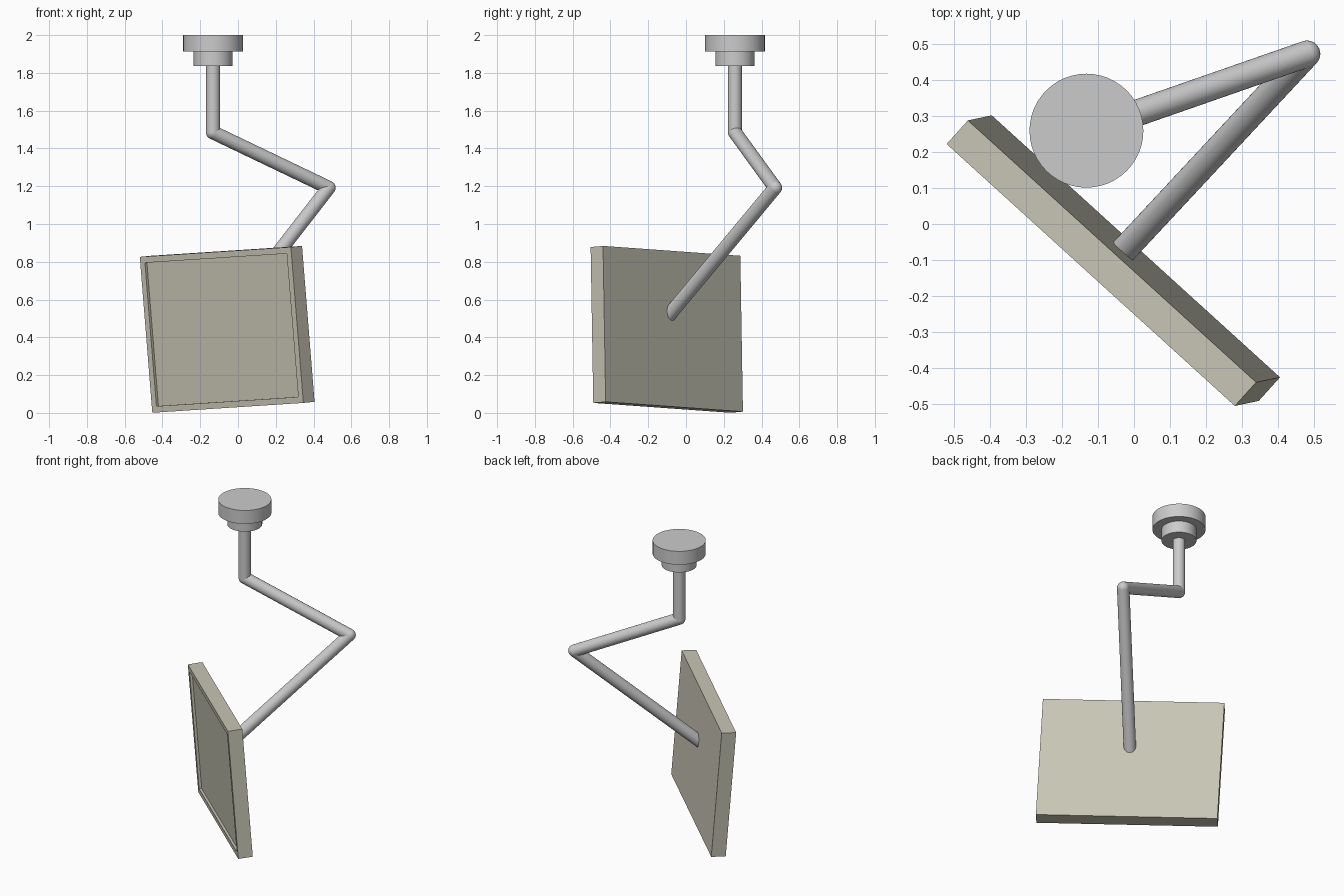
import bpy, bmesh, math
from mathutils import Vector, Matrix

if "Cube" in bpy.data.objects:
    bpy.data.objects.remove(bpy.data.objects["Cube"])


def make_object(name, bm, matrix=None, material=None, smooth=True):
    bmesh.ops.recalc_face_normals(bm, faces=bm.faces)
    mesh = bpy.data.meshes.new(name)
    bm.to_mesh(mesh)
    bm.free()
    obj = bpy.data.objects.new(name, mesh)
    bpy.context.collection.objects.link(obj)
    if matrix:
        obj.matrix_world = matrix
    if material:
        mesh.materials.append(material)
    if smooth:
        bpy.ops.object.select_all(action='DESELECT')
        obj.select_set(True)
        bpy.context.view_layer.objects.active = obj
        bpy.ops.object.shade_smooth_by_angle(angle=math.radians(30))
    return obj


def rod(name, start, end, radius, sides=32):
    start, end = Vector(start), Vector(end)
    axis = end - start
    bm = bmesh.new()
    bmesh.ops.create_cone(bm, cap_ends=True, segments=sides,
                          radius1=radius, radius2=radius, depth=axis.length)
    turn = axis.to_track_quat('Z', 'Y').to_matrix().to_4x4()
    return make_object(name, bm, Matrix.Translation((start + end) / 2) @ turn)


def ball(name, centre, radius):
    bm = bmesh.new()
    bmesh.ops.create_uvsphere(bm, u_segments=32, v_segments=16, radius=radius)
    return make_object(name, bm, Matrix.Translation(centre))


# Ceiling mount
mx, my = -0.132, 0.259
rod("ceiling_plate", (mx, my, 1.912), (mx, my, 2.0), 0.158, 48)
rod("ceiling_collar", (mx, my, 1.836), (mx, my, 1.912), 0.104, 48)

# Jointed arm
r = 0.037
elbow = Vector((mx, my, 1.485))
knee = Vector((0.48, 0.472, 1.192))
contact = Vector((-0.03, -0.075, 0.535))
tip = contact + (contact - knee).normalized() * 0.04
rod("drop_pole", (mx, my, 1.84), elbow, r)
rod("upper_arm", elbow, knee, r)
rod("lower_arm", knee, tip, r)
ball("upper_joint", elbow, r)
ball("lower_joint", knee, r)

# Tilted screen: local x = width, y = depth to the back, z = height
beige = bpy.data.materials.new("screen_beige")
beige.diffuse_color = (0.58, 0.565, 0.46, 1)
beige.use_nodes = True
beige.node_tree.nodes["Principled BSDF"].inputs["Base Color"].default_value = beige.diffuse_color
width, height, depth = 1.082, 0.828, 0.0885
corner = Vector((-0.52, 0.222, 0.826))
across = Vector((0.80, -0.727, 0.052)).normalized()
back = across.cross(Vector((0.065, 0.015, -0.825))).normalized()
up = across.cross(back).normalized()
centre = corner + across * width / 2 + back * depth / 2 - up * height / 2
frame = Matrix((across, back, up)).transposed().to_4x4()
frame.translation = centre

bm = bmesh.new()
bmesh.ops.create_cube(bm, size=1)
bmesh.ops.scale(bm, vec=(width, depth, height), verts=bm.verts)
bm.normal_update()

# Recessed display area inside a narrow border
front = min(bm.faces, key=lambda f: f.calc_center_median().y)
bmesh.ops.inset_region(bm, faces=[front], thickness=0.047)
pocket = bmesh.ops.extrude_discrete_faces(bm, faces=[front])["faces"][0]
bmesh.ops.translate(bm, vec=(0, 0.016, 0), verts=pocket.verts)
make_object("screen", bm, frame, beige, smooth=False)
